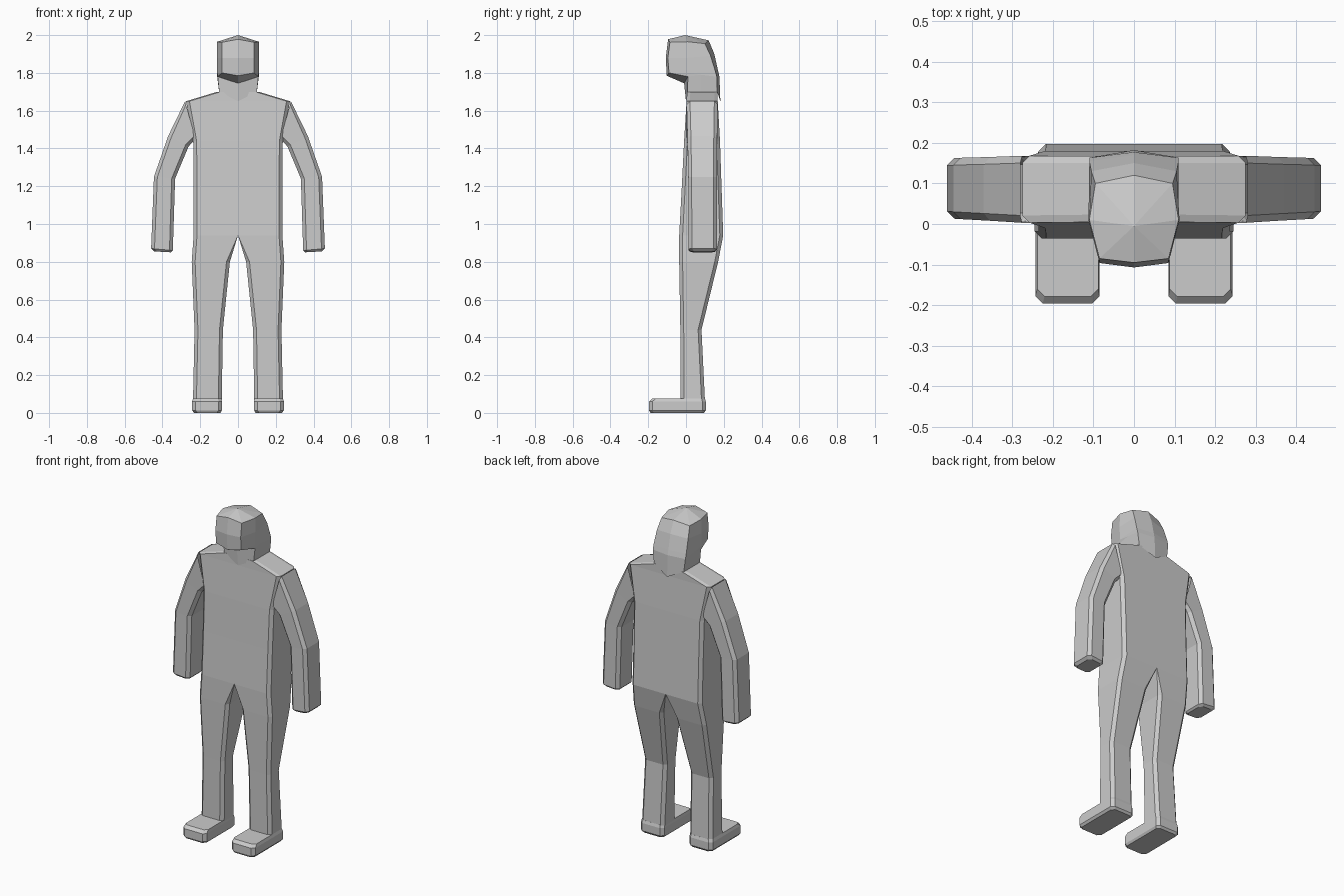
import bpy, bmesh


def skin(name, rings, cap_first=True, cap_last=True, mirror=False, closed=True):
    """Join rings of points into a flat-faced mesh, optionally mirrored across x = 0."""
    bm = bmesh.new()
    vr = [[bm.verts.new(p) for p in r] for r in rings]
    n = len(rings[0])
    for a, b in zip(vr, vr[1:]):
        for i in range(n if closed else n - 1):
            j = (i + 1) % n
            bm.faces.new((a[i], a[j], b[j], b[i]))
    if cap_first:
        bm.faces.new(vr[0])
    if cap_last:
        bm.faces.new(vr[-1])
    if mirror:
        geo = bmesh.ops.duplicate(bm, geom=bm.verts[:] + bm.edges[:] + bm.faces[:])["geom"]
        for v in geo:
            if isinstance(v, bmesh.types.BMVert):
                v.co.x *= -1
    bmesh.ops.remove_doubles(bm, verts=bm.verts[:], dist=0.0005)
    bmesh.ops.recalc_face_normals(bm, faces=bm.faces[:])
    me = bpy.data.meshes.new(name)
    bm.to_mesh(me)
    bm.free()
    ob = bpy.data.objects.new(name, me)
    bpy.context.collection.objects.link(ob)
    return ob


def ring(ox, oz, ix, iz, yf, yb, c_in=0.018, c=0.018):
    """Chamfered rectangle spanning an outer and inner (x, z) point, front to back."""
    length = ((ox - ix) ** 2 + (oz - iz) ** 2) ** 0.5

    def p(d, y):
        t = d / length
        return (ox + (ix - ox) * t, y, oz + (iz - oz) * t)
    e = length
    return [p(c, yf), p(e - c_in, yf), p(e, yf + c_in), p(e, yb - c_in),
            p(e - c_in, yb), p(c, yb), p(0, yb - c), p(0, yf + c)]


# Torso with sloping shoulders
skin("torso", [ring(w, z, -w, z, yf, yb) for w, z, yf, yb in [
    (0.235, 0.94, -0.036, 0.197), (0.235, 1.2, -0.022, 0.188),
    (0.237, 1.44, -0.01, 0.18), (0.275, 1.65, 0.003, 0.168),
    (0.11, 1.70, 0.005, 0.168)]], cap_first=False)

# Arms, from shoulder to hand end
skin("arms", [ring(*r) for r in [
    (0.28, 1.65, 0.225, 1.45, 0.003, 0.168),
    (0.37, 1.465, 0.262, 1.41, 0.008, 0.165),
    (0.445, 1.25, 0.333, 1.24, 0.012, 0.163),
    (0.46, 0.87, 0.345, 0.86, 0.013, 0.163),
    (0.445, 0.855, 0.355, 0.85, 0.025, 0.15)]], cap_first=False, mirror=True)

# Legs, from hip to ankle
skin("legs", [ring(*r) for r in [
    (0.235, 0.94, 0.0, 0.94, -0.036, 0.197, 0.0),
    (0.245, 0.80, 0.043, 0.80, -0.036, 0.17),
    (0.23, 0.44, 0.08, 0.44, -0.03, 0.082),
    (0.238, 0.07, 0.086, 0.07, -0.028, 0.1)]],
    cap_first=False, cap_last=False, mirror=True)

# Feet
skin("feet", [ring(*r) for r in [
    (0.232, 0.0, 0.093, 0.0, -0.188, 0.095),
    (0.243, 0.013, 0.085, 0.013, -0.196, 0.105),
    (0.243, 0.06, 0.085, 0.06, -0.196, 0.105),
    (0.238, 0.077, 0.088, 0.077, -0.178, 0.1)]], mirror=True)

# Hooded head with forward face; half rings run front to back
half_rings = [
    [(0, 0.0, 1.65), (0.10, 0.008, 1.70), (0.10, 0.08, 1.70), (0.10, 0.165, 1.70), (0, 0.182, 1.65)],
    [(0, -0.01, 1.745), (0.108, 0.01, 1.78), (0.11, 0.08, 1.79), (0.11, 0.163, 1.78), (0, 0.177, 1.78)],
    [(0, -0.102, 1.785), (0.085, -0.09, 1.80), (0.11, 0.01, 1.80), (0.11, 0.155, 1.81), (0, 0.17, 1.81)],
    [(0, -0.107, 1.88), (0.085, -0.096, 1.88), (0.112, 0.01, 1.88), (0.105, 0.13, 1.89), (0, 0.15, 1.90)],
    [(0, -0.095, 1.978), (0.085, -0.085, 1.962), (0.11, 0.01, 1.965), (0.095, 0.1, 1.955), (0, 0.12, 1.972)],
    [(0, -0.005, 2.0)] * 5]
skin("head", [r + [(-x, y, z) for x, y, z in r[3:0:-1]] for r in
              half_rings[:-1]] + [[(0, -0.005, 2.0)] * 8],
     cap_first=False, cap_last=False)
